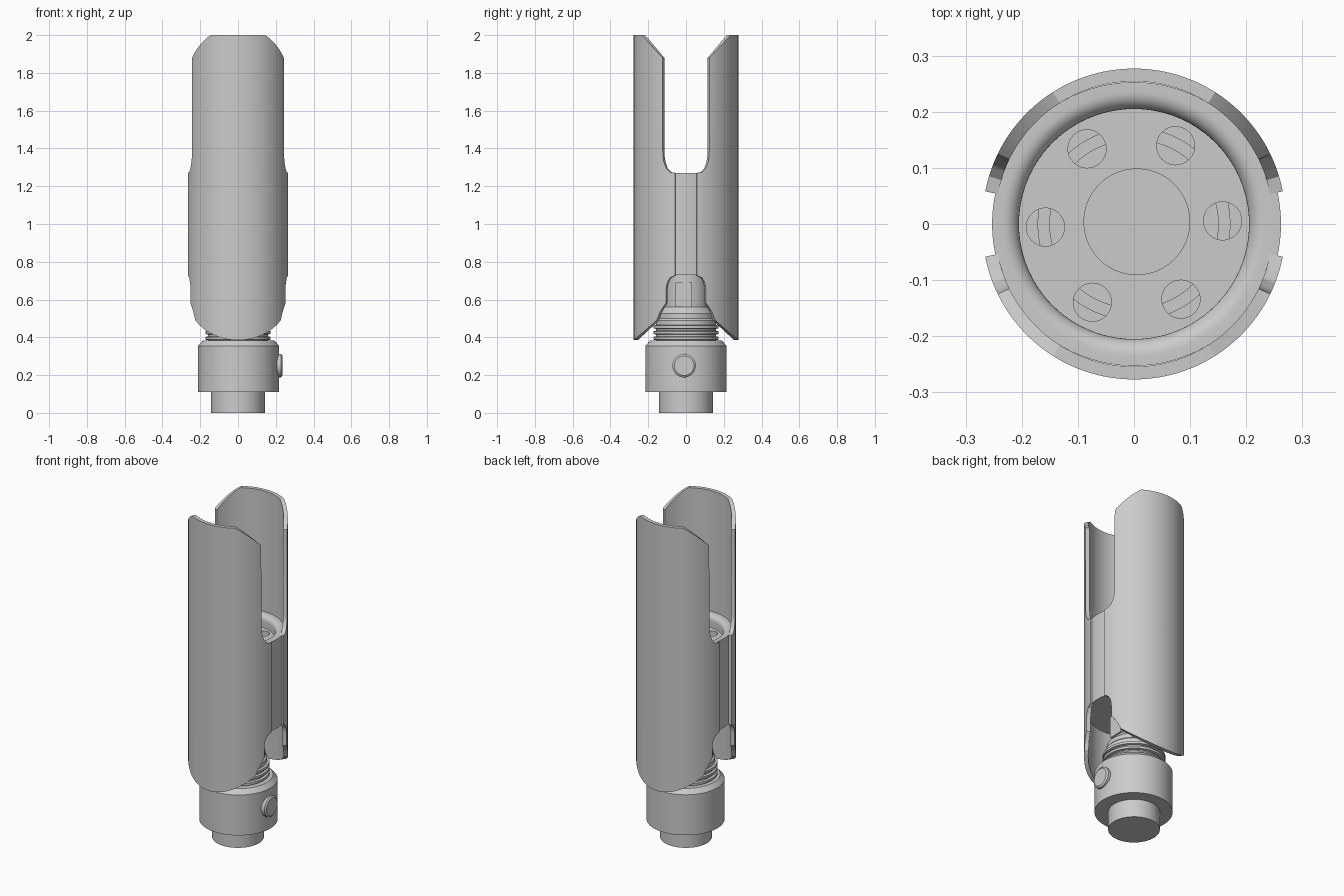
import bpy, bmesh, math
from mathutils import Matrix

cube = bpy.data.objects.get("Cube")
if cube:
    bpy.data.objects.remove(cube)

metal = bpy.data.materials.new("plain grey metal")
metal.use_nodes = True
GREY = (0.6, 0.6, 0.6, 1)
metal.diffuse_color = GREY
metal.node_tree.nodes["Principled BSDF"].inputs["Base Color"].default_value = GREY


def finish(name, bm, smooth=True):
    bmesh.ops.recalc_face_normals(bm, faces=bm.faces)
    mesh = bpy.data.meshes.new(name)
    bm.to_mesh(mesh)
    bm.free()
    ob = bpy.data.objects.new(name, mesh)
    bpy.context.collection.objects.link(ob)
    mesh.materials.append(metal)
    if smooth:
        bpy.ops.object.select_all(action="DESELECT")
        ob.select_set(True)
        bpy.context.view_layer.objects.active = ob
        bpy.ops.object.shade_smooth_by_angle(angle=math.radians(30))
    return ob


def lathe(name, profile, matrix=Matrix(), steps=96):
    """Spin a (radius, height) profile that starts and ends on the axis."""
    bm = bmesh.new()
    verts = [bm.verts.new((r, 0, z)) for r, z in profile]
    edges = [bm.edges.new(pair) for pair in zip(verts, verts[1:])]
    bmesh.ops.spin(bm, geom=verts + edges, cent=(0, 0, 0), axis=(0, 0, 1),
                   angle=math.tau, steps=steps)
    bmesh.ops.remove_doubles(bm, verts=bm.verts, dist=1e-4)
    bmesh.ops.transform(bm, matrix=matrix, verts=bm.verts)
    return finish(name, bm)


def curved_wall(name, r_in, r_out, columns, shift=0, side=1):
    """Thick arc from columns of (angle, bottom, top)."""
    bm = bmesh.new()
    rings = []
    for a, low, high in columns:
        c, s = math.cos(a), math.sin(a)
        rings.append([bm.verts.new((r * c, side * (r * s + shift), z))
                      for r, z in ((r_in, low), (r_out, low), (r_out, high), (r_in, high))])
    for a, b in zip(rings, rings[1:]):
        for i in range(4):
            j = (i + 1) % 4
            bm.faces.new((a[i], a[j], b[j], b[i]))
    bm.faces.new(rings[0])
    bm.faces.new(rings[-1])
    return finish(name, bm)


def lookup(table, y):
    for (y0, z0), (y1, z1) in zip(table, table[1:]):
        if y <= y1:
            return z0 + (z1 - z0) * max(0, y - y0) / (y1 - y0)
    return table[-1][1]


# Outer half shells: edge heights depend on distance from the middle plane
R_OUT, R_IN, SHIFT = 0.27, 0.247, 0.007
lower = [(0.053, 0.73), (0.085, 0.715), (0.1, 0.69), (0.105, 0.66), (0.107, 0.58),
         (0.125, 0.555), (0.14, 0.53), (0.155, 0.49), (0.277, 0.385)]
upper = [(0.058, 1.27), (0.085, 1.275), (0.105, 1.295), (0.118, 1.33),
         (0.123, 1.36), (0.125, 1.88), (0.235, 2.0), (0.277, 2.0)]
stations = {y for y, z in lower + upper if 0.058 <= y < 0.277}
stations |= {SHIFT + R_OUT * math.sin(math.radians(d)) for d in range(14, 91, 2)}
quarter = [(math.asin(min(1, (y - SHIFT) / R_OUT)), lookup(lower, y), lookup(upper, y))
           for y in sorted(stations)]
half = quarter + [(math.pi - a, lo, hi) for a, lo, hi in reversed(quarter[:-1])]
for name, side in (("front_shell", -1), ("back_shell", 1)):
    curved_wall(name, R_IN, R_OUT, half, SHIFT, side)

# Inner body with a rounded lip around a recessed cup
lip = [(0.205 + 0.03 * (1 - math.cos(t)), 1.24 + 0.03 * math.sin(t))
       for t in (math.pi / 2 * i / 8 for i in range(9))]
lathe("inner_body", [(0, 0.73), (0.253, 0.73), (0.253, 1.27)] + lip[::-1]
      + [(0.205, 1.12), (0, 1.12)])

# Raised key filling the gap between the shells on one side
reach = math.asin(0.065 / 0.262)
curved_wall("body_key", 0.24, 0.262,
            [(reach * i / 4, 0.73, 1.27) for i in range(-4, 5)])

# Perforated plate in the cup
plate = lathe("cup_plate", [(0, 1.17), (0.206, 1.17), (0.206, 1.2), (0, 1.2)])
bm = bmesh.new()
for i in range(6):
    a = math.radians(60 * i + 2)
    bmesh.ops.create_cone(
        bm, cap_ends=True, segments=32, radius1=0.034, radius2=0.034, depth=0.2,
        matrix=Matrix.Translation((0.158 * math.cos(a), 0.158 * math.sin(a), 1.2)))
cutter = finish("hole_cutter", bm, smooth=False)
cut = plate.modifiers.new("holes", "BOOLEAN")
cut.object = cutter
cut.operation = "DIFFERENCE"
bpy.context.view_layer.objects.active = plate
bpy.ops.object.modifier_apply(modifier=cut.name)
bpy.data.objects.remove(cutter)

lathe("plate_center", [(0, 1.19), (0.095, 1.19), (0.095, 1.203), (0, 1.203)],
      Matrix.Translation((0.005, 0.004, 0)))
curved_wall("cup_ring", 0.15, 0.172,
            [(math.tau * i / 64, 1.115, 1.14) for i in range(65)])

# Ribbed neck between the collar and the body
ribs = []
for z in (0.385, 0.415, 0.445):
    ribs += [(0.16, z), (0.173, z + 0.003), (0.173, z + 0.017), (0.16, z + 0.02)]
lathe("ribbed_neck", [(0, 0.37), (0.16, 0.37)] + ribs
      + [(0.16, 0.49), (0.15, 0.5), (0.15, 0.525), (0.118, 0.56), (0.118, 0.735), (0, 0.735)])

# Small raised pad on the neck
bm = bmesh.new()
bmesh.ops.create_cube(bm, size=1, matrix=Matrix.Translation((0.1, -0.012, 0.625))
                      @ Matrix.Diagonal((0.05, 0.088, 0.13, 1)))
finish("neck_pad", bm, smooth=False)

# Collar and bottom stub
lathe("collar", [(0, 0.11), (0.215, 0.11), (0.215, 0.355), (0.19, 0.382), (0, 0.382)],
      Matrix.Translation((0.003, 0, 0)))
lathe("bottom_stub", [(0, 0), (0.142, 0), (0.142, 0.12), (0, 0.12)])

# Round button on the side of the collar
lathe("side_button", [(0, 0.18), (0.062, 0.18), (0.062, 0.228), (0.052, 0.235), (0, 0.235)],
      Matrix.Translation((0, -0.01, 0.25)) @ Matrix.Rotation(math.pi / 2, 4, "Y"), 48)
